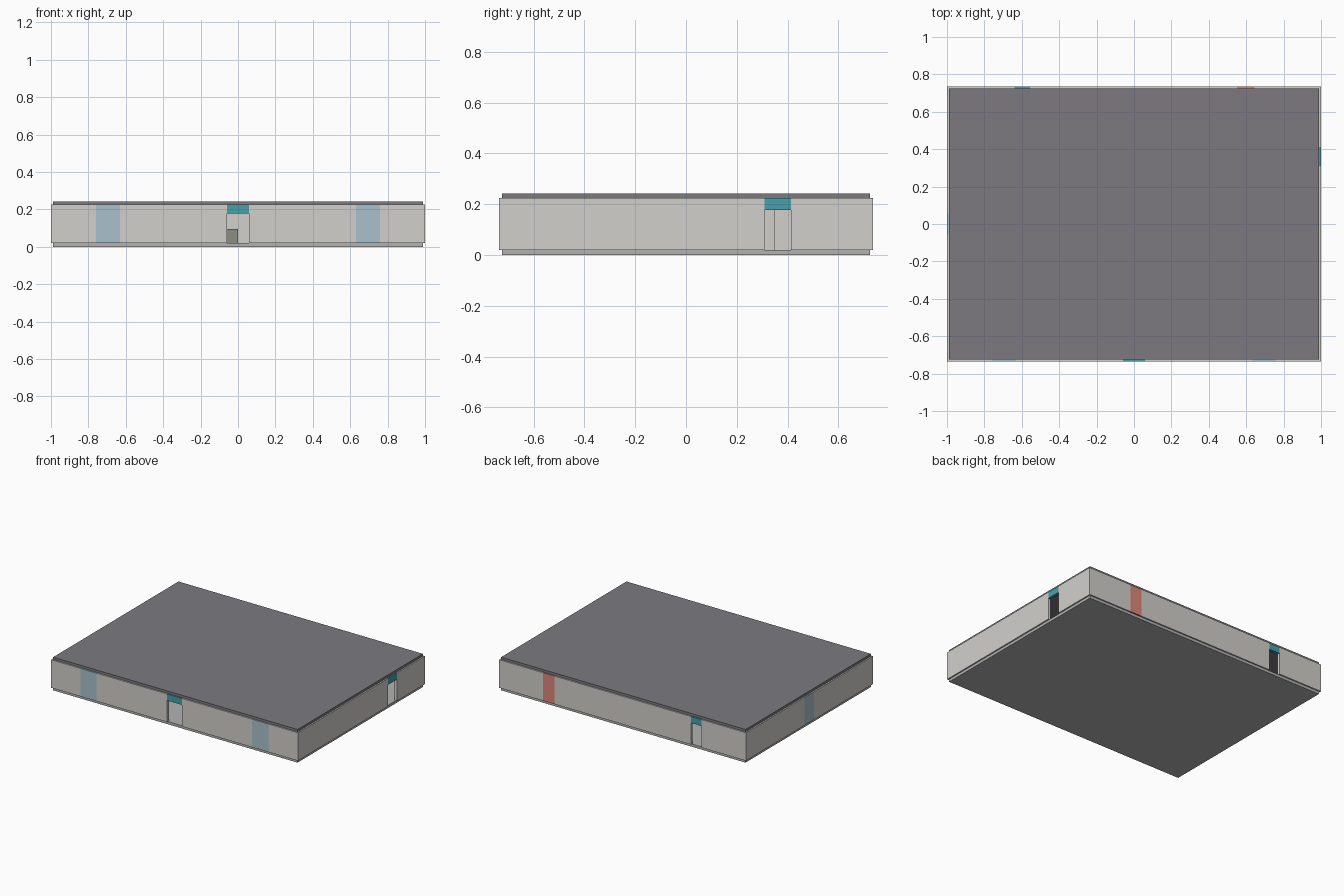
import bpy

if "Cube" in bpy.data.objects:
    bpy.data.objects.remove(bpy.data.objects["Cube"])

W, D, T = 1.0, 0.735, 0.02            # half width, half depth, wall thickness
Z0, ZD, Z1, ZR = 0.02, 0.178, 0.225, 0.243   # floor top, door head, wall top, roof top


def material(name, rgb):
    m = bpy.data.materials.new(name)
    m.diffuse_color = (*rgb, 1)
    m.use_nodes = True
    m.node_tree.nodes["Principled BSDF"].inputs["Base Color"].default_value = m.diffuse_color
    return m


WALL = material("wall_paint", (0.64, 0.63, 0.60))
FLOOR = material("floor_grey", (0.45, 0.45, 0.45))
ROOF = material("roof_grey", (0.20, 0.195, 0.215))
TEAL = material("lintel_teal", (0.065, 0.35, 0.41))
GLASS = material("window_blue", (0.40, 0.53, 0.60))
RED = material("shutter_red", (0.72, 0.24, 0.19))
DESK = material("counter_olive", (0.26, 0.27, 0.23))


def box(name, x, y, z, mat):
    """Box from (min, max) ranges."""
    bpy.ops.mesh.primitive_cube_add(
        size=1, location=[(a + b) / 2 for a, b in (x, y, z)])
    o = bpy.context.object
    o.name = name
    o.scale = [b - a for a, b in (x, y, z)]
    bpy.ops.object.transform_apply(location=False, rotation=False, scale=True)
    o.data.materials.append(mat)
    return o


def wall(side, along_x, across, ends, features):
    """Wall run split into solid pieces, windows, shutters and doorways."""
    def piece(part, a, b, z, mat):
        x, y = ((a, b), across) if along_x else (across, (a, b))
        box(f"{side}_{part}", x, y, z, mat)

    pos = ends[0]
    for kind, a, b in sorted(features, key=lambda f: f[1]):
        piece("wall", pos, a, (Z0, Z1), WALL)
        if kind == "door":
            piece("door_lintel", a, b, (ZD, Z1), TEAL)
        else:
            piece(kind, a, b, (Z0, Z1), GLASS if kind == "window" else RED)
        pos = b
    piece("wall", pos, ends[1], (Z0, Z1), WALL)


# Slabs
box("floor_slab", (-W + 0.01, W - 0.01), (-D + 0.01, D - 0.01), (0, Z0), FLOOR)
box("roof_slab", (-W + 0.01, W - 0.01), (-D + 0.01, D - 0.01), (Z1, ZR), ROOF)

# Outer walls
wall("front", True, (-D, -D + T), (-W, W),
     [("window", -0.76, -0.63), ("door", -0.06, 0.06), ("window", 0.63, 0.76)])
wall("back", True, (D - T, D), (-W, W),
     [("door", -0.64, -0.555), ("shutter", 0.55, 0.645)])
wall("right", False, (W - T, W), (-D + T, D - T), [("door", 0.308, 0.413)])
wall("left", False, (-W, -W + T), (-D + T, D - T), [("window", -0.055, 0.055)])

# Interior pieces glimpsed through the doorways
box("inner_partition", (0.30, 0.32), (-0.30, 0.35), (Z0, Z1), WALL)
box("counter", (-0.30, 0.0), (0.10, 0.22), (Z0, 0.095), DESK)
